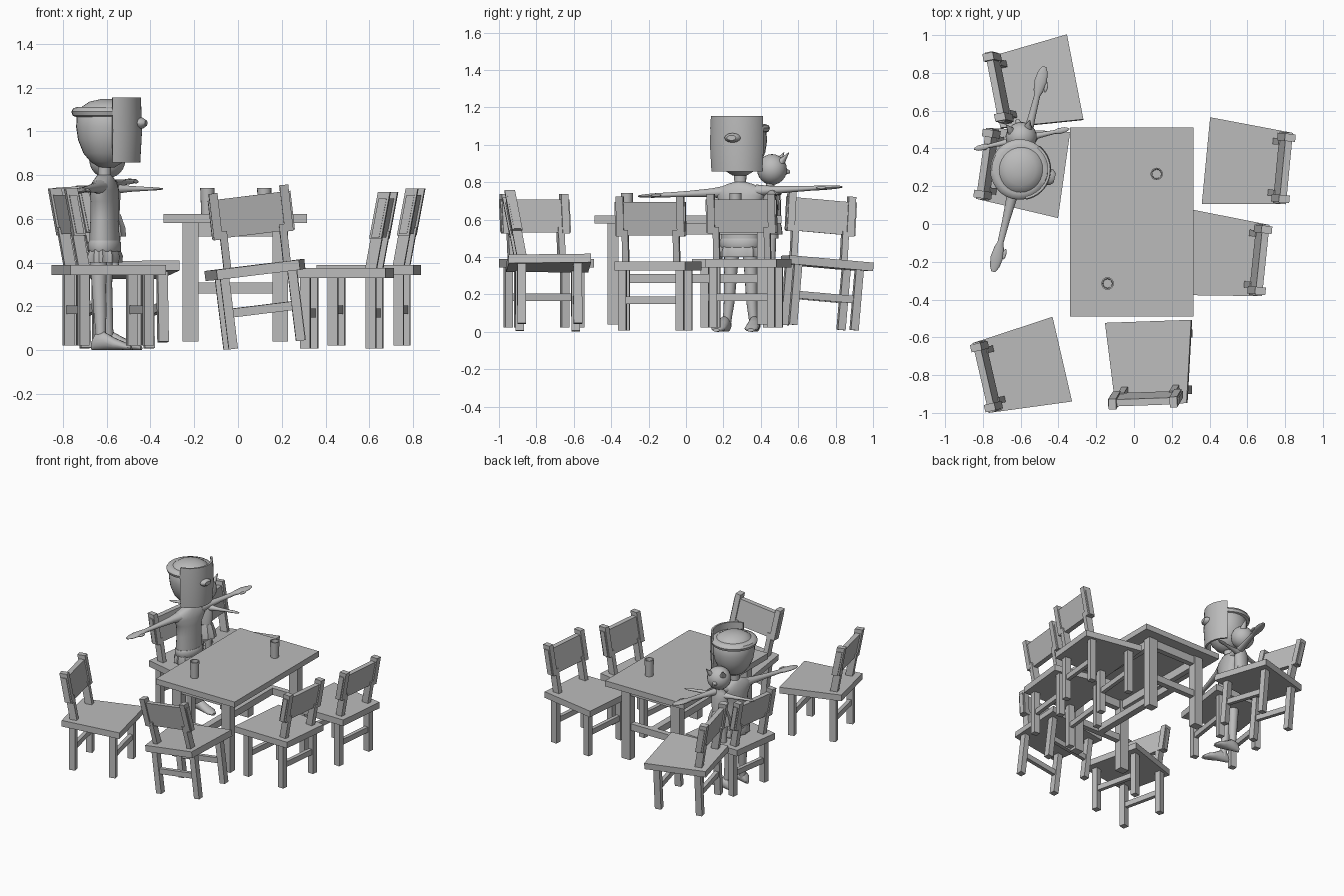
import bpy, bmesh, math
from mathutils import Matrix, Vector

GREY = bpy.data.materials.new("plain grey")
GREY.diffuse_color = (0.5, 0.5, 0.5, 1)
X, Y, Z = Vector((1, 0, 0)), Vector((0, 1, 0)), Vector((0, 0, 1))
I = Matrix.Identity(4)


def finish(name, bm, smooth):
    bmesh.ops.recalc_face_normals(bm, faces=bm.faces)
    me = bpy.data.meshes.new(name)
    bm.to_mesh(me)
    bm.free()
    me.materials.append(GREY)
    if smooth:
        me.polygons.foreach_set("use_smooth", [True] * len(me.polygons))
        me.set_sharp_from_angle(angle=math.radians(45))
    ob = bpy.data.objects.new(name, me)
    bpy.context.collection.objects.link(ob)
    return ob


def loft(name, rings, u=X, v=Y, n=4, M=I, wave=0):
    """rings: (centre, half size along u, half size along v); n=4 gives rectangles"""
    bm = bmesh.new()
    off, k = (math.pi / 4, math.sqrt(2)) if n == 4 else (0, 1)
    loops = []
    for c, a, b in rings:
        loop = []
        for i in range(n):
            t = off + 2 * math.pi * i / n
            w = k * (1 + wave * (i % 2))
            loop.append(bm.verts.new(M @ (Vector(c) + u * a * w * math.cos(t) + v * b * w * math.sin(t))))
        loops.append(loop)
    for p, q in zip(loops, loops[1:]):
        for i in range(n):
            j = (i + 1) % n
            bm.faces.new((p[i], p[j], q[j], q[i]))
    bm.faces.new(loops[0])
    bm.faces.new(loops[-1])
    return finish(name, bm, n > 4)


def box(name, x0, x1, y0, y1, z0, z1, M=I):
    cx, cy, a, b = (x0 + x1) / 2, (y0 + y1) / 2, (x1 - x0) / 2, (y1 - y0) / 2
    return loft(name, [((cx, cy, z0), a, b), ((cx, cy, z1), a, b)], M=M)


def ball(name, c, r, M=I):
    bm = bmesh.new()
    bmesh.ops.create_uvsphere(bm, u_segments=20, v_segments=12, radius=1)
    bm.transform(M @ Matrix.Translation(c) @ Matrix.Diagonal((*r, 1)))
    return finish(name, bm, True)


# Table
box("table_top", -0.34, 0.315, -0.49, 0.51, 0.58, 0.622)
for sx in (-1, 1):
    cx = -0.012 + sx * 0.205
    for sy in (-1, 1):
        cy = 0.01 + sy * 0.4
        box("table_leg", cx - 0.036, cx + 0.036, cy - 0.03, cy + 0.03, 0.04, 0.58)
    box("table_long_apron", cx - 0.02, cx + 0.02, -0.37, 0.39, 0.52, 0.58)
for sy in (-1, 1):
    cy = 0.01 + sy * 0.4
    box("table_end_apron", -0.19, 0.17, cy - 0.02, cy + 0.02, 0.52, 0.58)
    box("table_end_stretcher", -0.19, 0.17, cy - 0.02, cy + 0.02, 0.26, 0.31)
box("table_long_stretcher", -0.037, 0.013, -0.39, 0.41, 0.26, 0.31)

# Cups, open at the top
for x, y in ((0.12, 0.265), (-0.14, -0.315)):
    loft("cup", [((x, y, z), r, r) for z, r in
                 ((0.622, 0.028), (0.742, 0.033), (0.742, 0.026), (0.64, 0.023))], n=16)


# Chairs, modelled facing +y
def chair(x, y, yaw, roll=0, dz=0):
    M = (Matrix.Translation((x, y, 0.365 + dz)) @ Matrix.Rotation(math.radians(yaw), 4, 'Z')
         @ Matrix.Rotation(math.radians(roll), 4, 'Y') @ Matrix.Translation((0, 0, -0.365)))
    loft("chair_seat", [((0, -0.22, 0.367), 0.19, 0.023), ((0, 0.22, 0.367), 0.23, 0.023)], X, Z, M=M)
    for s in (-1, 1):
        for cy, cx in ((-0.15, 0.155), (0.15, 0.168)):
            box("chair_leg", s * cx - 0.021, s * cx + 0.021, cy - 0.023, cy + 0.023, 0.022, 0.345, M)
        loft("chair_back_post", [((s * 0.137, -0.145, 0.37), 0.017, 0.026),
                                 ((s * 0.137, -0.18, 0.56), 0.017, 0.026)], M=M)
        loft("chair_back_knob", [((s * 0.163, -0.172, 0.525), 0.02, 0.028),
                                 ((s * 0.163, -0.212, 0.738), 0.02, 0.028)], M=M)
    for cy in (-0.15, 0.15):
        box("chair_stretcher", -0.15, 0.15, cy - 0.014, cy + 0.014, 0.165, 0.205, M)
    loft("chair_back_rail", [((0, -0.172, 0.53), 0.19, 0.018), ((0, -0.206, 0.708), 0.19, 0.018)], M=M)


chair(0.085, -0.735, 2, -7)
chair(0.475, -0.17, 84, 0, -0.015)
chair(0.6, 0.315, 84.5)
chair(-0.527, 0.735, -79, -5)
chair(-0.588, 0.29, -98)
chair(-0.594, -0.765, -77)

# Large masked figure, modelled facing +x
M = Matrix.Translation((-0.61, 0.29, 0)) @ Matrix.Rotation(math.radians(-14), 4, 'Z')
loft("shirt", [((0, 0, z), a, b) for z, a, b in
     ((0.46, 0.066, 0.1), (0.52, 0.066, 0.104), (0.6, 0.062, 0.098), (0.68, 0.062, 0.105),
      (0.73, 0.06, 0.135), (0.765, 0.05, 0.13), (0.79, 0.038, 0.07), (0.8, 0.03, 0.035))], n=24, M=M)
loft("belt", [((0, 0, z), a, b) for z, a, b in
     ((0.45, 0.07, 0.105), (0.46, 0.074, 0.11), (0.49, 0.074, 0.11), (0.5, 0.068, 0.105))], n=24, M=M)
loft("ragged_shorts", [((0, 0, z), a, b) for z, a, b in
     ((0.4, 0.07, 0.108), (0.43, 0.073, 0.108), (0.46, 0.062, 0.1))], n=24, M=M, wave=0.12)
loft("neck", [((0.0, 0, 0.78), 0.03, 0.032), ((0.0, 0, 0.87), 0.03, 0.034)], n=16, M=M)
loft("head", [((0.012, 0, z), r, r * 1.04) for z, r in
     ((0.835, 0.035), (0.86, 0.075), (0.9, 0.108), (0.96, 0.132), (1.02, 0.141), (1.07, 0.138),
      (1.11, 0.118), (1.135, 0.08), (1.147, 0.03))], n=28, M=M)
loft("head_band", [((0.005, 0, z), r, r * 1.03) for z, r in
     ((1.065, 0.135), (1.072, 0.15), (1.09, 0.156), (1.105, 0.148), (1.112, 0.125))], n=28, M=M)

# Curved mask plate
bm = bmesh.new()
N, cols = 16, []
for i in range(N + 1):
    t = math.radians(-66 + 132 * i / N)
    cols.append([bm.verts.new(M @ Vector((0.01 + r * w * math.cos(t), r * w * math.sin(t), z)))
                 for r, z, w in ((0.148, 0.858, 0.95), (0.162, 0.858, 0.95), (0.162, 1.0, 1),
                                 (0.162, 1.155, 0.97), (0.148, 1.155, 0.97), (0.148, 1.0, 1))])
for p, q in zip(cols, cols[1:]):
    for j in range(6):
        k = (j + 1) % 6
        bm.faces.new((p[j], p[k], q[k], q[j]))
bm.faces.new(cols[0])
bm.faces.new(cols[-1])
finish("mask", bm, True)
loft("mask_nose", [((0.16, 0, 1.037), 0.044, 0.026), ((0.18, 0, 1.037), 0.042, 0.025),
                   ((0.196, 0, 1.037), 0.025, 0.014)], Y, Z, n=12, M=M)

for s in (-1, 1):
    # Arms stretched sideways with flat hands
    loft("arm", [((0, s * d, 0.75 + s * d * 0.045), a, b) for d, a, b in
         ((0.09, 0.04, 0.034), (0.16, 0.028, 0.024), (0.28, 0.02, 0.017), (0.4, 0.016, 0.013),
          (0.43, 0.026, 0.013), (0.48, 0.033, 0.012), (0.53, 0.026, 0.009), (0.56, 0.01, 0.005))],
         X, Z, n=14, M=M)
    ball("thumb", (0.035, s * 0.455, 0.75 + s * 0.02), (0.01, 0.028, 0.008), M)
    # Legs and feet
    loft("leg", [((x, s * y, z), r, r) for z, x, y, r in
         ((0.44, -0.015, 0.05, 0.042), (0.3, -0.012, 0.056, 0.034), (0.16, -0.005, 0.062, 0.029),
          (0.08, 0.0, 0.07, 0.024), (0.03, 0.0, 0.075, 0.022))], n=14, M=M)
    loft("foot", [((x, s * (0.08 + 0.1 * max(x, 0)), h), w, h) for x, w, h in
         ((-0.04, 0.014, 0.02), (-0.025, 0.026, 0.036), (0.02, 0.03, 0.042), (0.07, 0.036, 0.028),
          (0.12, 0.038, 0.018), (0.15, 0.018, 0.009))], Y, Z, n=14, M=M)

# Small figure, modelled facing +y
M = Matrix.Translation((-0.595, 0.45, 0)) @ Matrix.Rotation(math.radians(12), 4, 'Z')
ball("small_head", (0, 0.01, 0.868), (0.083, 0.08, 0.082), M)
loft("small_nose", [((0, 0.065, 0.86), 0.025, 0.025), ((0, 0.108, 0.855), 0.008, 0.008)], X, Z, n=12, M=M)
for s in (-1, 1):
    loft("small_ear", [((s * 0.04, 0.04, 0.9), 0.026, 0.03),
                       ((s * 0.062, 0.088, 0.958), 0.003, 0.003)], n=10, M=M)
    loft("small_arm", [((s * d, 0, 0.737), a, b) for d, a, b in
         ((0.03, 0.025, 0.024), (0.1, 0.015, 0.014), (0.18, 0.01, 0.009), (0.2, 0.016, 0.008),
          (0.235, 0.014, 0.006), (0.258, 0.004, 0.003))], Y, Z, n=12, M=M)
    loft("small_leg", [((s * 0.03, 0, 0.36), 0.02, 0.022), ((s * 0.03, 0, 0.52), 0.027, 0.027)], n=12, M=M)
loft("small_body", [((0, 0, z), a, b) for z, a, b in
     ((0.5, 0.06, 0.045), (0.62, 0.055, 0.042), (0.72, 0.06, 0.038), (0.76, 0.045, 0.03),
      (0.78, 0.022, 0.022), (0.81, 0.022, 0.022))], n=20, M=M)
loft("small_skirt", [((0, 0, z), a, b) for z, a, b in
     ((0.52, 0.078, 0.062), (0.56, 0.074, 0.058), (0.62, 0.055, 0.042))], n=20, M=M, wave=0.1)
